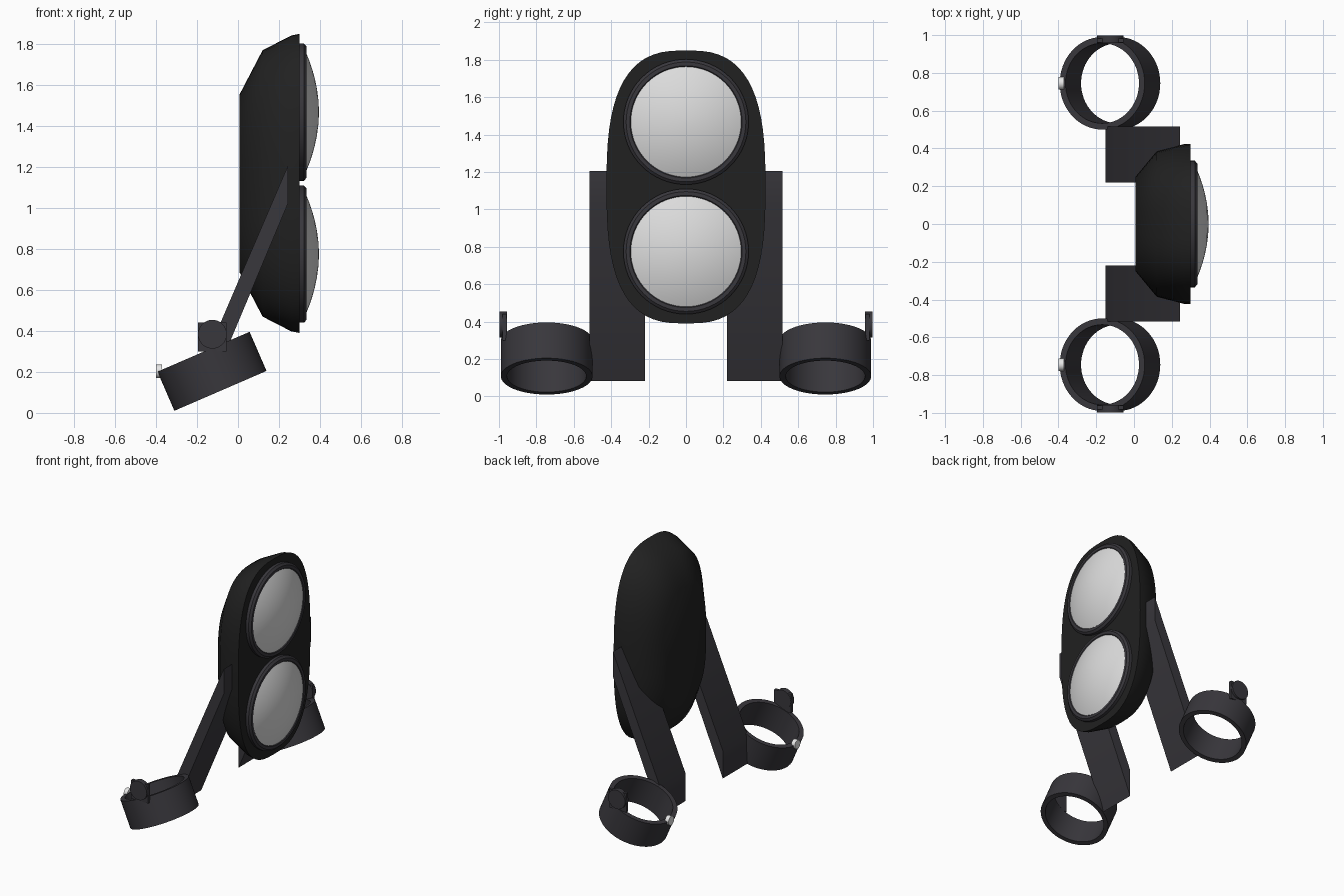
import bpy, bmesh
from math import sin, cos, pi, radians, copysign
from mathutils import Matrix, Vector

cube = bpy.data.objects.get("Cube")
if cube:
    bpy.data.objects.remove(cube, do_unlink=True)


def material(name, r, g, b):
    m = bpy.data.materials.new(name)
    m.use_nodes = True
    m.diffuse_color = (r, g, b, 1)
    bsdf = next(n for n in m.node_tree.nodes if n.type == "BSDF_PRINCIPLED")
    bsdf.inputs["Base Color"].default_value = (r, g, b, 1)
    bsdf.inputs["Roughness"].default_value = 0.6
    return m


BLACK = material("housing black", 0.015, 0.015, 0.015)
GREY = material("dark grey", 0.04, 0.038, 0.045)
LENS = material("lens white", 0.72, 0.72, 0.72)
CHROME = material("bolt white", 0.8, 0.8, 0.8)


def finish(name, bm, mat, angle=35, matrix=None):
    bmesh.ops.recalc_face_normals(bm, faces=bm.faces)
    if matrix:
        bm.transform(matrix)
    me = bpy.data.meshes.new(name)
    bm.to_mesh(me)
    bm.free()
    me.materials.append(mat)
    me.shade_smooth()
    me.set_sharp_from_angle(angle=radians(angle))
    ob = bpy.data.objects.new(name, me)
    bpy.context.scene.collection.objects.link(ob)
    return ob


def loft(name, sections, mat, closed=False, **kw):
    """Skin a list of equal-length loops; cap the ends unless closed."""
    bm = bmesh.new()
    loops = [[bm.verts.new(p) for p in s] for s in sections]
    n = len(loops[0])
    pairs = list(zip(loops, loops[1:]))
    if closed:
        pairs.append((loops[-1], loops[0]))
    else:
        bm.faces.new(loops[0])
        bm.faces.new(loops[-1])
    for a, b in pairs:
        for i in range(n):
            j = (i + 1) % n
            bm.faces.new((a[i], a[j], b[j], b[i]))
    return finish(name, bm, mat, **kw)


def oval(x, ry, rz, power=2.0, n=64):
    """Superellipse loop across the x axis."""
    def f(v):
        return copysign(abs(v) ** (2 / power), v)
    return [Vector((x, ry * f(cos(2 * pi * i / n)), rz * f(sin(2 * pi * i / n))))
            for i in range(n)]


def lathe(name, profile, mat, **kw):
    """Revolve (x, radius) points around the x axis."""
    return loft(name, [oval(x, r, r) for x, r in profile], mat, **kw)


# Housing: rounded shell tapering to a flat back
shell = [(0.008, 0.25, 0.435), (0.12, 0.385, 0.65), (0.26, 0.422, 0.722), (0.30, 0.425, 0.73)]
loft("housing", [oval(x, ry, rz, 2.8) for x, ry, rz in shell], BLACK, angle=65,
     matrix=Matrix.Translation((0, 0, 1.12)))

# Two lamps: bezel ring and domed lens
bezel = [(0.29, 0.335), (0.322, 0.335), (0.335, 0.32), (0.335, 0.3), (0.325, 0.29), (0.29, 0.29)]
dome = [(0.3, 0.295)] + [(0.33 + 0.065 * (1 - t * t), 0.295 * t)
                         for t in (1, 0.93, 0.83, 0.7, 0.55, 0.38, 0.2, 0.05)]
for label, z in (("upper", 1.468), ("lower", 0.775)):
    at = Matrix.Translation((0, 0, z))
    lathe(label + "_bezel", bezel, GREY, closed=True, matrix=at)
    lathe(label + "_lens", dome, LENS, matrix=at)

# Arms and clamps on both sides
arm = [(0.243, 1.205), (0.243, 1.02), (-0.15, 0.083), (-0.15, 0.29)]
clamp = [(-0.104, 0.245), (0.104, 0.245), (0.104, 0.212), (-0.104, 0.212)]
for label, s in (("left", 1), ("right", -1)):
    loft(label + "_arm", [[(x, s * y, z) for x, z in arm] for y in (0.22, 0.515)], GREY)

    # Tilted clamp ring
    tilt = (Matrix.Translation((-0.127, s * 0.745, 0.203))
            @ Matrix.Rotation(radians(-23.4), 4, "Y") @ Matrix.Rotation(radians(-90), 4, "Y"))
    lathe(label + "_clamp_ring", clamp, GREY, closed=True, matrix=tilt)

    # Outer tab with round screw head
    tab = [(-0.195, 0.3), (-0.055, 0.3), (-0.055, 0.44), (-0.195, 0.44)]
    loft(label + "_clamp_tab", [[(x, s * y, z) for x, z in tab] for y in (0.96, 0.982)], GREY)
    turn = (Matrix.Translation((-0.125, s * 0.978, 0.384))
            @ Matrix.Rotation(radians(90), 4, "Z"))
    lathe(label + "_screw_head", [(-0.02, 0.07), (0.02, 0.07)], GREY, matrix=turn)

    # Small pale bolt at the clamp's rear edge
    lathe(label + "_bolt", [(-0.4, 0.033), (-0.37, 0.033)], CHROME,
          matrix=Matrix.Translation((0, s * 0.745, 0.203)))
